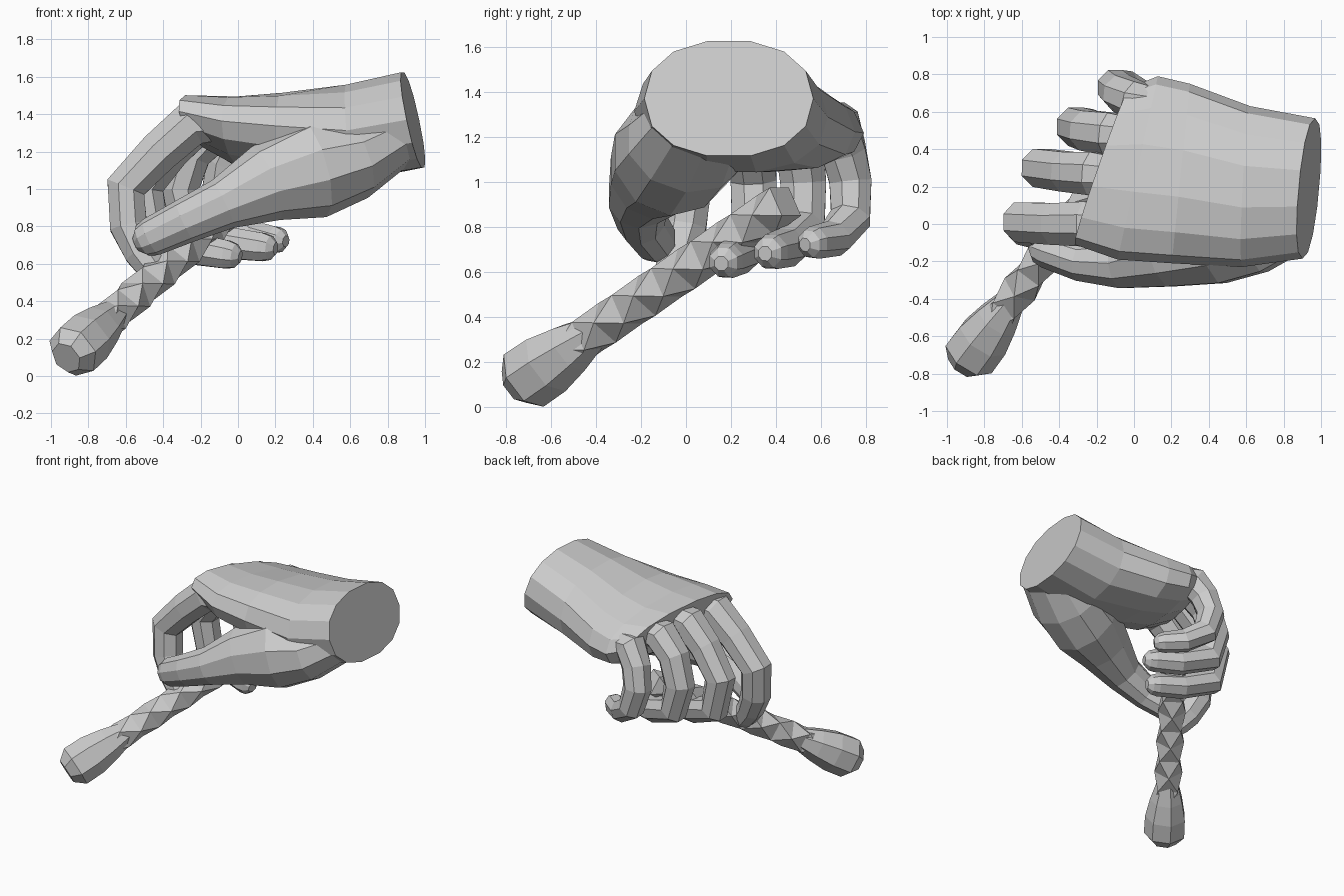
import bpy, bmesh, math
from mathutils import Vector

if "Cube" in bpy.data.objects:
    bpy.data.objects.remove(bpy.data.objects["Cube"])


def loft(name, rings):
    """Skin a list of equal-length point rings and cap both ends, flat shaded."""
    bm = bmesh.new()
    vs = [[bm.verts.new(p) for p in r] for r in rings]
    n = len(vs[0])
    for a, b in zip(vs, vs[1:]):
        for i in range(n):
            j = (i + 1) % n
            bm.faces.new((a[i], a[j], b[j], b[i]))
    bm.faces.new(vs[0])
    bm.faces.new(vs[-1])
    bmesh.ops.recalc_face_normals(bm, faces=bm.faces[:])
    me = bpy.data.meshes.new(name)
    bm.to_mesh(me)
    bm.free()
    ob = bpy.data.objects.new(name, me)
    bpy.context.collection.objects.link(ob)
    return ob


def ring(c, side, up, n, turn=0.0, power=1.0):
    pts = []
    for i in range(n):
        a = 2 * math.pi * i / n + turn
        ca, sa = math.cos(a), math.sin(a)
        ca = math.copysign(abs(ca) ** power, ca)
        sa = math.copysign(abs(sa) ** power, sa)
        pts.append(Vector(c) + side * ca + up * sa)
    return pts


def digit(name, path, n=8):
    """Tapered tube along (x, y, z, half width, half depth) with a rounded tip."""
    P = [Vector(p[:3]) for p in path]
    rings = []
    for i, (c, p) in enumerate(zip(P, path)):
        t = (P[min(i + 1, len(P) - 1)] - P[max(i - 1, 0)]).normalized()
        side = Vector((0, 1, 0))
        side = (side - t * side.dot(t)).normalized()
        up = t.cross(side)
        rings.append(ring(c, side * p[3], up * p[4], n, math.pi / n))
    w, d = path[-1][3:]
    for along, s in ((0.55, 0.85), (0.95, 0.42)):
        rings.append(ring(c + t * w * along, side * w * s, up * d * s, n, math.pi / n))
    return loft(name, rings)


# Palm and wrist: centre, half width, half height, yaw, roll, lean
palm = [
    ((0.935, 0.19, 1.37), 0.375, 0.26, 0.09, 0.0, -0.055),
    ((0.60, 0.20, 1.30), 0.43, 0.26, 0.05, -0.03, -0.02),
    ((0.25, 0.27, 1.28), 0.48, 0.225, 0.10, -0.12, 0.0),
    ((0.02, 0.30, 1.29), 0.49, 0.19, 0.22, -0.15, 0.0),
    ((-0.17, 0.31, 1.34), 0.42, 0.14, 0.35, -0.18, -0.02),
]
loft("palm", [ring(c, Vector((yaw, 1, roll)) * w, Vector((lean, 0, h)), 14, 0, 0.9)
              for c, w, h, yaw, roll, lean in palm])

# Thumb with its fleshy base
digit("thumb", [(0.84, 0.08, 1.27, 0.24, 0.16), (0.62, 0.0, 1.16, 0.28, 0.22),
                (0.40, -0.07, 1.11, 0.27, 0.27), (0.15, -0.15, 1.03, 0.20, 0.21),
                (-0.08, -0.21, 0.92, 0.14, 0.14), (-0.28, -0.20, 0.83, 0.11, 0.12),
                (-0.46, -0.14, 0.745, 0.10, 0.105)], 10)

# Curled fingers: joint positions with one radius per joint
fingers = {
    "index_finger": [(-0.12, 0.0, 1.36), (-0.25, 0.0, 1.35), (-0.42, 0.0, 1.20), (-0.60, 0.01, 1.01),
                     (-0.585, -0.01, 0.80), (-0.52, -0.04, 0.66), (-0.46, -0.06, 0.58)],
    "middle_finger": [(-0.10, 0.26, 1.36), (-0.22, 0.27, 1.35), (-0.36, 0.28, 1.21), (-0.50, 0.30, 1.01),
                      (-0.45, 0.30, 0.77), (-0.24, 0.24, 0.68), (-0.06, 0.18, 0.65)],
    "ring_finger": [(-0.02, 0.47, 1.32), (-0.13, 0.48, 1.31), (-0.25, 0.50, 1.19), (-0.31, 0.52, 1.0),
                    (-0.26, 0.52, 0.80), (-0.04, 0.45, 0.71), (0.13, 0.38, 0.69)],
    "little_finger": [(0.10, 0.64, 1.26), (0.0, 0.66, 1.26), (-0.07, 0.70, 1.14), (-0.10, 0.73, 1.0),
                      (-0.05, 0.73, 0.84), (0.08, 0.66, 0.75), (0.20, 0.57, 0.73)],
}
radii = (0.11, 0.13, 0.12, 0.115, 0.108, 0.095, 0.085)
for name, joints in fingers.items():
    s = {"index_finger": 1.0, "little_finger": 0.88}.get(name, 0.96)
    digit(name, [(*j, r * s, r * s) for j, r in zip(joints, radii)])

# Twisted stick gripped in the fist
base = Vector((-0.86, -0.68, 0.15))
axis = Vector((0.75, 1.0, 0.68)).normalized()
side = axis.cross(Vector((0, 0, 1))).normalized()
up = side.cross(axis)
shaft = [ring(base + axis * (0.22 + 0.125 * i), side * 0.1, up * 0.1, 4, i * math.pi / 4)
         for i in range(12)]
stick = loft("twisted_shaft", shaft)
bm = bmesh.new()
bm.from_mesh(stick.data)
bmesh.ops.triangulate(bm, faces=[f for f in bm.faces if len(f.verts) == 4])
bm.to_mesh(stick.data)
bm.free()

# Rounded knob at the low end of the stick
loft("stick_knob", [ring(base + axis * t, side * r, up * r, 7)
                    for t, r in ((-0.11, 0.09), (-0.04, 0.15), (0.10, 0.148),
                                 (0.24, 0.12), (0.38, 0.08))])
